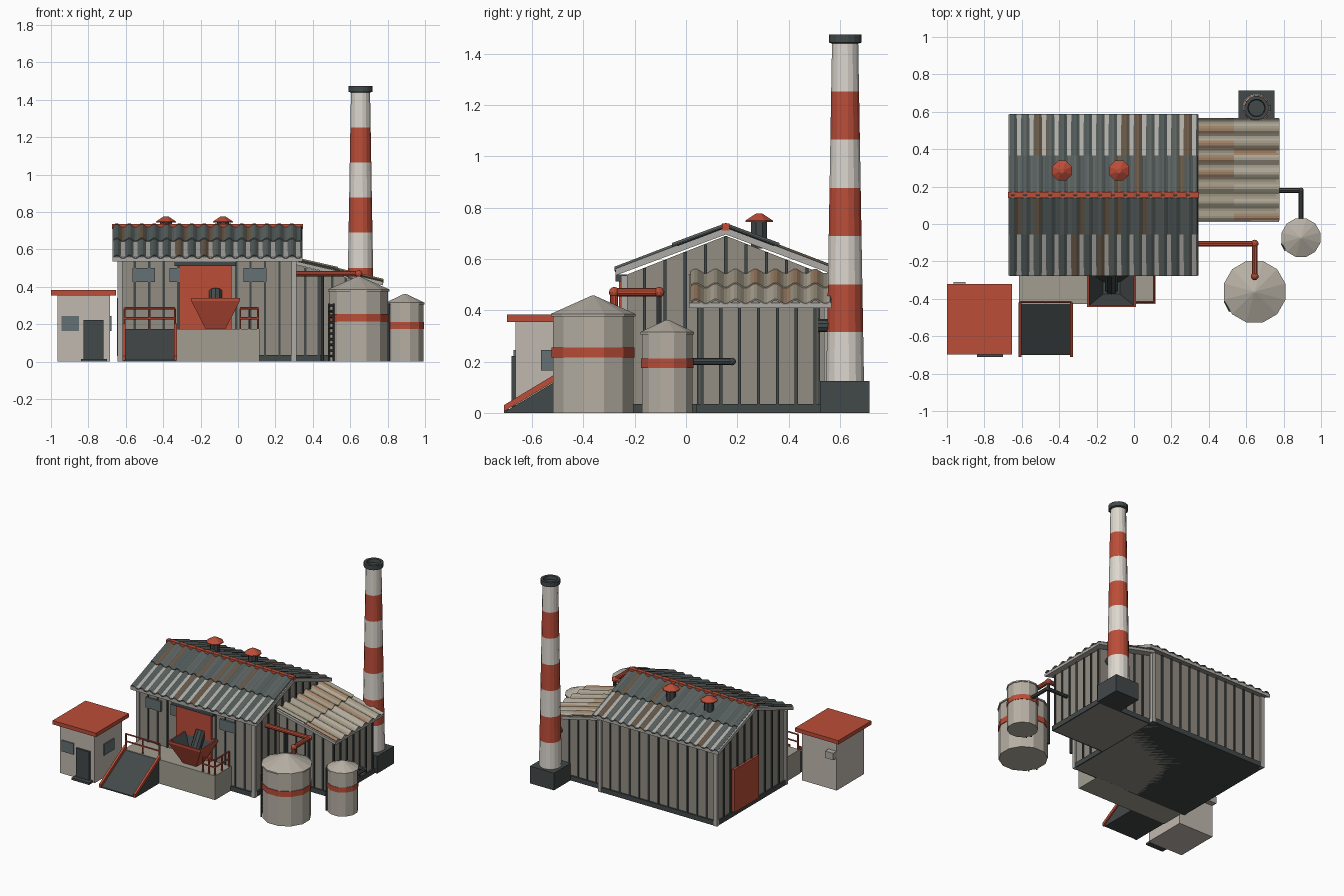
import bpy, bmesh, math, random
from mathutils import Vector, Matrix

if "Cube" in bpy.data.objects:
    bpy.data.objects.remove(bpy.data.objects["Cube"])

random.seed(4)


def mat(name, r, g, b):
    m = bpy.data.materials.new(name)
    m.diffuse_color = (r, g, b, 1)
    m.use_nodes = True
    m.node_tree.nodes["Principled BSDF"].inputs["Base Color"].default_value = m.diffuse_color
    return m


RED = mat("red_paint", .5, .075, .04)
WHITE = mat("white_paint", .72, .68, .62)
WALL = mat("wall_sheet", .29, .27, .225)
TRIM = mat("pale_trim", .42, .41, .38)
DARK = mat("dark_steel", .055, .065, .065)
GLASS = mat("window_grey", .13, .16, .17)
CONC = mat("concrete", .36, .34, .28)
TANK = mat("tank_paint", .47, .43, .37)
HUT = mat("hut_wall", .53, .48, .43)
ROOF = [mat("roof_a", .085, .105, .105), mat("roof_b", .105, .125, .12), mat("roof_rust", .14, .1, .065)]
SHED = [mat("shed_a", .36, .32, .24), mat("shed_b", .44, .40, .32), mat("shed_rust", .36, .23, .14)]


def finish(name, bm, mats):
    bmesh.ops.recalc_face_normals(bm, faces=bm.faces)
    me = bpy.data.meshes.new(name)
    bm.to_mesh(me)
    bm.free()
    for m in mats if isinstance(mats, list) else [mats]:
        me.materials.append(m)
    ob = bpy.data.objects.new(name, me)
    bpy.context.collection.objects.link(ob)
    return ob


def boxes(name, m, *spans):
    """Each span is x0, x1, y0, y1, z0, z1."""
    bm = bmesh.new()
    for x0, x1, y0, y1, z0, z1 in spans:
        M = Matrix.Translation(((x0 + x1) / 2, (y0 + y1) / 2, (z0 + z1) / 2))
        bmesh.ops.create_cube(bm, size=1, matrix=M @ Matrix.Diagonal((x1 - x0, y1 - y0, z1 - z0, 1)))
    return finish(name, bm, m)


def prism(name, m, profile, axis, a, b):
    """Extrude a (y,z) profile along x, or an (x,z) profile along y."""
    bm = bmesh.new()
    put = (lambda t, p: (t, p[0], p[1])) if axis == 'x' else (lambda t, p: (p[0], t, p[1]))
    A, B = [[bm.verts.new(put(t, p)) for p in profile] for t in (a, b)]
    bm.faces.new(A)
    bm.faces.new(B[::-1])
    n = len(profile)
    for i in range(n):
        bm.faces.new((A[i], A[(i + 1) % n], B[(i + 1) % n], B[i]))
    return finish(name, bm, m)


def lathe(name, m, x, y, profile, n):
    """Flat-sided turned shape from (radius, z) points."""
    bm = bmesh.new()
    rings = [[bm.verts.new((x + r * math.cos((i + .5) * math.tau / n), y + r * math.sin((i + .5) * math.tau / n), z))
              for i in range(n)] for r, z in profile]
    for a, b in zip(rings, rings[1:]):
        for i in range(n):
            bm.faces.new((a[i], a[(i + 1) % n], b[(i + 1) % n], b[i]))
    bm.faces.new(rings[0][::-1])
    bm.faces.new(rings[-1])
    return finish(name, bm, m)


def rods(name, m, r, pairs, n=8, joints=(), jr=0):
    bm = bmesh.new()
    for p, q in pairs:
        p, q = Vector(p), Vector(q)
        M = Matrix.Translation((p + q) / 2) @ (q - p).to_track_quat('Z', 'Y').to_matrix().to_4x4()
        bmesh.ops.create_cone(bm, cap_ends=True, segments=n, radius1=r, radius2=r, depth=(q - p).length, matrix=M)
    for j in joints:
        bmesh.ops.create_icosphere(bm, subdivisions=2, radius=jr, matrix=Matrix.Translation(j))
    return finish(name, bm, m)


def sheet(name, mats, axis, u0, u1, low, high, pitch=.068, amp=.009):
    """Corrugated roof sheet with rust-streaked columns."""
    bm = bmesh.new()
    waves = round((u1 - u0) / pitch)
    prev, k = None, 0
    for i in range(waves * 6 + 1):
        u = u0 + (u1 - u0) * i / (waves * 6)
        dz = amp * math.sin(i * math.tau / 6)
        cur = [bm.verts.new((u, p[0], p[1] + dz) if axis == 'x' else (p[0], u, p[1] + dz)) for p in (low, high)]
        if i % 3 == 1:
            k = random.choice((0, 0, 1, 1, 2))
        if prev:
            bm.faces.new((prev[0], cur[0], cur[1], prev[1])).material_index = k
        prev = cur
    s = finish(name, bm, mats).modifiers.new("thickness", 'SOLIDIFY')
    s.thickness = .006


# Main hall: walls, battens, base and corner trim
RY = .155
prism("hall_walls", WALL, [(-.24, 0), (.55, 0), (.55, .535), (RY, .69), (-.24, .535)], 'x', -.63, .30)
xs = [-.63 + .0775 * i for i in range(1, 12)]
boxes("hall_long_battens", DARK, *[(x - .006, x + .006, y - .007, y + .007, 0, .535) for x in xs for y in (-.24, .55)])
ys = [-.24 + .079 * i for i in range(1, 10)]
boxes("hall_gable_battens", DARK, *[(x - .007, x + .007, y - .006, y + .006, 0, .535 + (.395 - abs(y - RY)) * .385)
                                    for y in ys for x in (-.63, .30)])
boxes("hall_base_trim", DARK, (-.64, .31, -.25, .56, 0, .035))
boxes("hall_corner_trim", TRIM, *[(x - .013, x + .013, y - .013, y + .013, 0, .535) for x in (-.63, .30) for y in (-.24, .55)])

# Main roof: pale deck, overlapping corrugated sheets, ridge cap
prism("roof_deck", TRIM, [(-.275, .535), (RY, .695), (.585, .535), (.585, .56), (RY, .722), (-.275, .56)], 'x', -.672, .345)
for s, side in ((-1, "front"), (1, "back")):
    sheet(side + "_roof_lower", ROOF, 'x', -.665, .338, (RY + s * .433, .562), (RY + s * .19, .655))
    sheet(side + "_roof_upper", ROOF, 'x', -.665, .338, (RY + s * .21, .654), (RY, .732))
boxes("ridge_cap", RED, (-.675, .347, RY - .015, RY + .015, .71, .737))
for i, x in enumerate((-.385, -.08)):
    lathe(f"vent_stem_{i}", DARK, x, .285, [(.034, .64), (.034, .75)], 8)
    lathe(f"vent_cap_{i}", RED, x, .285, [(.058, .743), (.058, .749), (.018, .774), (.012, .777)], 8)

# Hall doors and windows
boxes("hall_windows", GLASS, *[(x, x + .122, -.254, -.23, .425, .5) for x in (-.565, -.365, .03)])
boxes("sliding_door", RED, (-.315, -.035, -.262, -.23, .175, .515))
boxes("door_track", DARK, (-.34, -.01, -.275, -.23, .512, .54))
boxes("side_door", RED, (-.648, -.62, .09, .37, .03, .34))

# Lean-to shed
prism("shed_walls", WALL, [(.30, 0), (.725, 0), (.725, .415), (.30, .52)], 'y', .05, .515)
boxes("shed_end_battens", DARK, *[(x - .006, x + .006, y - .007, y + .007, 0, .515 - (x - .3) * .247)
                                  for x in [.36 + .072 * i for i in range(5)] for y in (.05, .515)])
boxes("shed_side_battens", DARK, *[(.718, .732, y - .006, y + .006, 0, .415) for y in [.062 + .0735 * i for i in range(7)]])
boxes("shed_base_trim", DARK, (.30, .735, .04, .525, 0, .035))
prism("shed_roof_deck", TRIM, [(.30, .52), (.775, .408), (.775, .428), (.30, .54)], 'y', .012, .567)
sheet("shed_roof_lower", SHED, 'y', .018, .562, (.778, .435), (.52, .497), .075)
sheet("shed_roof_upper", SHED, 'y', .018, .562, (.535, .499), (.30, .552), .075)

# Chimney with painted bands
CX, CY = .655, .62
boxes("chimney_base", DARK, (.56, .752, .523, .715, 0, .125))
bands = [.125, .315, .50, .69, .877, 1.066, 1.253, 1.445]
rad = lambda z: .075 - .023 * (z - .125) / 1.32
for i, (a, b) in enumerate(zip(bands, bands[1:])):
    lathe(f"chimney_band_{i}", RED if i % 2 else WHITE, CX, CY, [(rad(a), a), (rad(b), b)], 16)
lathe("chimney_crown", DARK, CX, CY, [(.05, 1.438), (.065, 1.443), (.065, 1.475), (.047, 1.475), (.043, 1.45)], 16)
rods("flue_duct", DARK, .025, [((CX, .5, .34), (CX, .6, .34))], 10)

# Storage tanks with bands and ladders
for name, x, y, r, h, top, zb, bh in (("large", .645, -.362, .162, .382, .457, .215, .04),
                                      ("small", .893, -.073, .102, .312, .362, .175, .036)):
    lathe(name + "_tank", TANK, x, y, [(r, 0), (r, h)], 12)
    lathe(name + "_tank_roof", TANK, x, y, [(r * 1.05, h - .006), (r * 1.05, h + .004), (.006, top)], 12)
    lathe(name + "_tank_band", RED, x, y, [(r * 1.03, zb), (r * 1.03, zb + bh)], 12)
    a = math.radians(208)
    c = Vector((x + (r + .004) * math.cos(a), y + (r + .004) * math.sin(a), 0))
    t = Vector((-math.sin(a), math.cos(a), 0)) * r * .17
    up = lambda z: Vector((0, 0, z))
    rods(name + "_tank_ladder", DARK, .006, [(c + s * t, c + s * t + up(.31)) for s in (-1, 1)]
         + [(c - t + up(.03 * i), c + t + up(.03 * i)) for i in range(1, 11)], 6)

# Pipework and its posts
P = [(.30, -.105, .47), (.645, -.105, .47), (.645, -.28, .47), (.645, -.28, .40)]
rods("feed_pipe", RED, .016, list(zip(P, P[1:])), 10, P[1:3], .021)
rods("pipe_posts", DARK, .01, [((x, -.105, 0), (x, -.105, .46)) for x in (.45, .645)])
P = [(.72, .18, .2), (.893, .18, .2), (.893, .02, .2)]
rods("drain_pipe", DARK, .013, list(zip(P, P[1:])), 8, P[1:2], .015)

# Loading dock, ramp and railings
boxes("loading_dock", CONC, (-.615, .115, -.427, -.235, 0, .175))
prism("ramp", DARK, [(-.70, 0), (-.42, 0), (-.42, .175), (-.70, .008)], 'x', -.61, -.335)
for side, x in (("left", -.618), ("right", -.343)):
    prism(f"ramp_curb_{side}", RED, [(-.71, .005), (-.42, .178), (-.42, .205), (-.71, .03)], 'x', x, x + .016)
zr, yf = .285, -.418
posts = [(-.608, yf), (-.472, yf), (-.338, yf), (.012, yf), (.06, yf), (.107, yf), (.107, -.335), (.107, -.255)]
runs = [(0, 2), (3, 5), (5, 7)]
rods("dock_railings", RED, .006, [((x, y, .17), (x, y, zr)) for x, y in posts]
     + [((*posts[a], z), (*posts[b], z)) for a, b in runs for z in (.232, zr)], 6)

# Hopper with open top and feed chute
bm = bmesh.new()
rings = [[bm.verts.new(p) for p in ((x0, y0, z), (x1, y0, z), (x1, y1, z), (x0, y1, z))] for x0, x1, y0, y1, z in (
    (-.175, -.065, -.385, -.30, .178), (-.25, .01, -.445, -.245, .325), (-.25, .01, -.445, -.245, .34),
    (-.24, 0, -.435, -.255, .34), (-.165, -.075, -.375, -.31, .2))]
for k, (a, b) in enumerate(zip(rings, rings[1:])):
    for i in range(4):
        bm.faces.new((a[i], a[(i + 1) % 4], b[(i + 1) % 4], b[i])).material_index = k == 3
bm.faces.new(rings[0])
bm.faces.new(rings[-1]).material_index = 1
finish("hopper", bm, [RED, DARK])
rods("feed_chute", DARK, .037, [((-.12, -.345, .22), (-.12, -.25, .375))], 10)

# Gatehouse
boxes("hut_walls", HUT, (-.965, -.685, -.665, -.35, 0, .357))
boxes("hut_roof", RED, (-1, -.652, -.697, -.32, .355, .383))
boxes("hut_door", DARK, (-.825, -.72, -.68, -.66, .01, .222))
boxes("hut_step", DARK, (-.84, -.70, -.71, -.66, 0, .015))
boxes("hut_windows", GLASS, (-.945, -.85, -.673, -.66, .165, .245), (-.69, -.677, -.565, -.45, .165, .245))
boxes("hut_air_unit", TRIM, (-.965, -.90, -.355, -.31, .235, .285))
